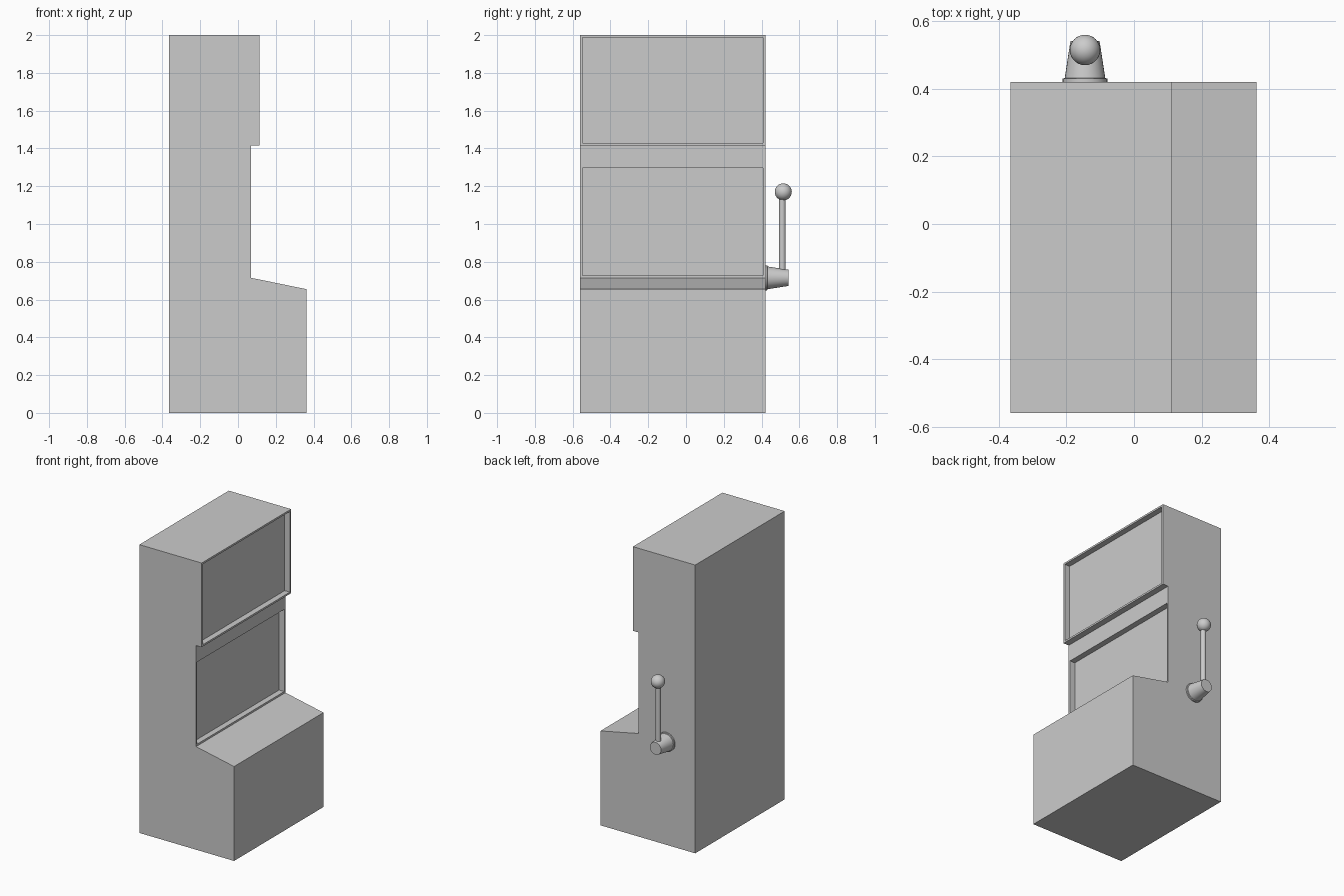
import bpy, bmesh, math
from mathutils import Matrix

if "Cube" in bpy.data.objects:
    bpy.data.objects.remove(bpy.data.objects["Cube"])

Y0, Y1 = -0.56, 0.42          # cabinet sides
LX, LY, LZ = -0.145, 0.515, 0.715  # lever position


def make_object(name, bm, smooth=False):
    bmesh.ops.recalc_face_normals(bm, faces=bm.faces)
    mesh = bpy.data.meshes.new(name)
    bm.to_mesh(mesh)
    bm.free()
    obj = bpy.data.objects.new(name, mesh)
    bpy.context.collection.objects.link(obj)
    if smooth:
        bpy.ops.object.select_all(action='DESELECT')
        obj.select_set(True)
        bpy.context.view_layer.objects.active = obj
        bpy.ops.object.shade_smooth_by_angle(angle=math.radians(35))
    return obj


def lathe(name, profile, matrix, steps=32):
    """Spin (radius, height) points about local z, then place with matrix."""
    bm = bmesh.new()
    verts = [bm.verts.new((r, 0, h)) for r, h in profile]
    edges = [bm.edges.new(pair) for pair in zip(verts, verts[1:])]
    bmesh.ops.spin(bm, geom=verts + edges, cent=(0, 0, 0), axis=(0, 0, 1),
                   angle=math.tau, steps=steps, use_duplicate=False)
    bmesh.ops.remove_doubles(bm, verts=bm.verts, dist=1e-5)
    bm.transform(matrix)
    return make_object(name, bm, smooth=True)


# Cabinet: side profile extruded across the width
profile = [(-0.365, 0), (0.362, 0), (0.362, 0.655), (0.07, 0.715), (0.07, 1.31),
           (0.07, 1.416), (0.113, 1.416), (0.113, 2), (-0.365, 2)]
bm = bmesh.new()
side = bm.faces.new([bm.verts.new((x, Y0, z)) for x, z in profile])
ext = bmesh.ops.extrude_face_region(bm, geom=[side])
bmesh.ops.translate(bm, vec=(0, Y1 - Y0, 0),
                    verts=[v for v in ext["geom"] if isinstance(v, bmesh.types.BMVert)])
bmesh.ops.recalc_face_normals(bm, faces=bm.faces)

# Recessed screens: lower and upper display faces
screens = [f for f in bm.faces if f.normal.x > 0.99
           and f.calc_center_median().z > 0.8 and f.calc_area() > 0.3]
bmesh.ops.inset_individual(bm, faces=screens, thickness=0.018)
bmesh.ops.inset_individual(bm, faces=screens, thickness=0, depth=-0.04)
make_object("cabinet", bm)

# Lever mount: flanged cone pointing out of the side
lathe("lever_mount", [(0, 0), (0.066, 0), (0.066, 0.01), (0.06, 0.012),
                      (0.043, 0.122), (0, 0.122)],
      Matrix.Translation((LX, Y1, LZ)) @ Matrix.Rotation(-math.pi / 2, 4, 'X'))

# Lever rod
lathe("lever_rod", [(0, 0), (0.0175, 0), (0.0175, 0.43), (0, 0.43)],
      Matrix.Translation((LX, LY - 0.005, LZ)), 24)

# Lever knob
bm = bmesh.new()
bmesh.ops.create_uvsphere(bm, u_segments=32, v_segments=16, radius=0.045,
                          matrix=Matrix.Translation((LX, LY, 1.17)))
make_object("lever_knob", bm, smooth=True)
